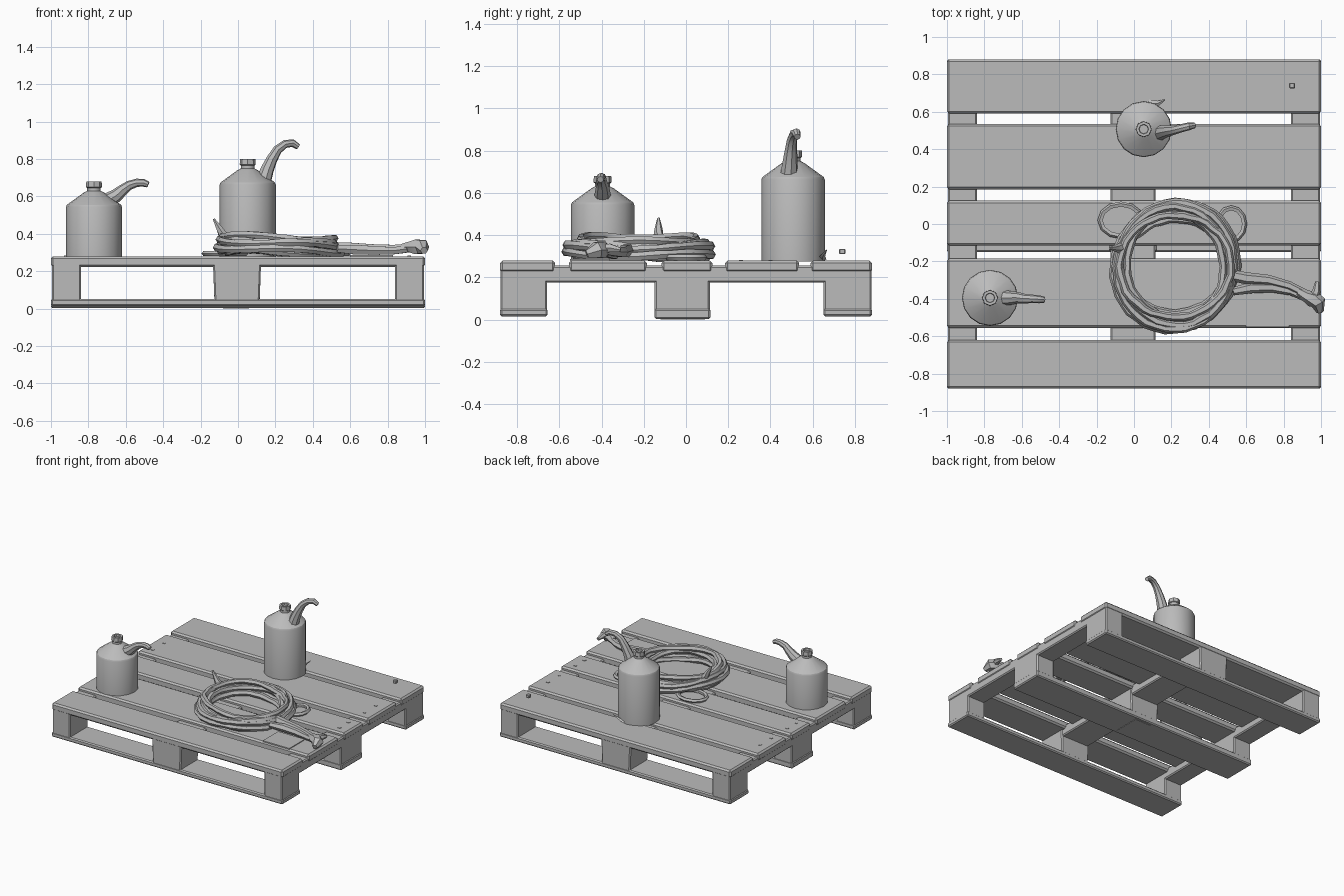
import bpy, bmesh, math, random
from mathutils import Vector

random.seed(4)
if "Cube" in bpy.data.objects:
    bpy.data.objects.remove(bpy.data.objects["Cube"], do_unlink=True)

grey = bpy.data.materials.new("plain_grey")
grey.use_nodes = True
colour = (0.5, 0.5, 0.5, 1)
grey.diffuse_color = colour
grey.node_tree.nodes["Principled BSDF"].inputs["Base Color"].default_value = colour


def finish(name, bm, smooth=None):
    bmesh.ops.recalc_face_normals(bm, faces=bm.faces)
    mesh = bpy.data.meshes.new(name)
    bm.to_mesh(mesh)
    bm.free()
    ob = bpy.data.objects.new(name, mesh)
    bpy.context.collection.objects.link(ob)
    mesh.materials.append(grey)
    if smooth:
        bpy.ops.object.select_all(action='DESELECT')
        ob.select_set(True)
        bpy.context.view_layer.objects.active = ob
        bpy.ops.object.shade_smooth_by_angle(angle=math.radians(smooth))
    return ob


def box(name, x, y, z, bevel=0.008):
    bm = bmesh.new()
    bmesh.ops.create_cube(bm, size=1)
    for v in bm.verts:
        v.co = [lim[0] if c < 0 else lim[1] for c, lim in zip(v.co, (x, y, z))]
    ob = finish(name, bm)
    if bevel:
        mod = ob.modifiers.new("worn_edges", 'BEVEL')
        mod.width = bevel
        mod.segments = 1
    return ob


def tube(name, points, radii, sides=6, closed=False, flat=1.0):
    """Sweep a polygon along points; flat squashes it vertically."""
    bm = bmesh.new()
    pts = [Vector(p) for p in points]
    n = len(pts)
    rings = []
    for i, p in enumerate(pts):
        if closed:
            d = pts[(i + 1) % n] - pts[i - 1]
        else:
            d = pts[min(i + 1, n - 1)] - pts[max(i - 1, 0)]
        d.normalize()
        side = d.cross(Vector((0, 0, 1)))
        side = side.normalized() if side.length > 0.01 else Vector((0, 1, 0))
        up = side.cross(d) * flat
        angles = [math.tau * k / sides for k in range(sides)]
        rings.append([bm.verts.new(p + radii[i] * (side * math.cos(a) + up * math.sin(a)))
                      for a in angles])
    for i in range(n if closed else n - 1):
        a, b = rings[i], rings[(i + 1) % n]
        for k in range(sides):
            j = (k + 1) % sides
            bm.faces.new((a[k], a[j], b[j], b[k]))
    if not closed:
        bm.faces.new(rings[0])
        bm.faces.new(rings[-1])
    return finish(name, bm, 35)


def lathe(name, centre, profile, sides=16):
    """Revolve (radius, height) pairs; zero radii close the ends."""
    bm = bmesh.new()
    verts = [bm.verts.new((r, 0, z)) for r, z in profile]
    edges = [bm.edges.new(e) for e in zip(verts, verts[1:])]
    bmesh.ops.spin(bm, geom=verts + edges, cent=(0, 0, 0), axis=(0, 0, 1),
                   angle=math.tau, steps=sides)
    bmesh.ops.remove_doubles(bm, verts=bm.verts, dist=0.0005)
    bmesh.ops.translate(bm, verts=bm.verts, vec=(*centre, 0))
    return finish(name, bm, 28)


# Pallet: deck boards, cross stringers, blocks and ground runners
deck = [(-0.88, -0.62), (-0.555, -0.185), (-0.115, 0.125), (0.185, 0.535), (0.59, 0.88)]
for i, span in enumerate(deck):
    box(f"deck_board_{i}", (-1, 1), span, (0.222, 0.28), 0.012)
columns = {"right": (-0.995, -0.84), "middle": (-0.125, 0.115), "left": (0.84, 0.995)}
rows = {"front": (-0.88, -0.655, 0.015), "centre": (-0.15, 0.115, 0.003), "back": (0.65, 0.88, 0.015)}
for side, x in columns.items():
    box(f"{side}_stringer", x, (-0.87, 0.87), (0.175, 0.255))
for row, (y0, y1, z0) in rows.items():
    box(f"{row}_runner", (-1, 1), (y0, y1), (z0, 0.052))
    for side, x in columns.items():
        block = box(f"{row}_{side}_block", x, (y0 + 0.002, y1 - 0.002), (z0 + 0.01, 0.24))
        for v in block.data.vertices:
            if side == "middle" and v.co.z > 0.2:
                v.co.x *= 1.07
box("middle_foot", (-0.08, 0.06), (-0.12, 0.09), (0, 0.02), 0)

# Nail heads and loose scraps
for sx in (-0.92, 0.915):
    for i, y in enumerate((-0.05, 0.06, 0.26, 0.4)):
        box(f"nail_head_{i}", (sx - 0.01, sx + 0.01), (y - 0.009, y + 0.009), (0.277, 0.283), 0)
box("loose_nut", (0.83, 0.86), (0.725, 0.755), (0.31, 0.335), 0.004)
box("wood_scrap", (0.6, 0.83), (-0.55, -0.36), (0.277, 0.286), 0)
tube("leaf_scrap", [(0.08, 0.645, 0.285), (0.13, 0.645, 0.3), (0.165, 0.665, 0.33)],
     [0.02, 0.014, 0.003], 4, flat=0.5)


# Oil cans
def oil_can(label, cx, cy, shoulder, spout):
    s = shoulder
    lathe(f"{label}_body", (cx, cy),
          [(0, 0.275), (0.15, 0.275), (0.15, s - 0.012), (0.145, s),
           (0.055, s + 0.065), (0.036, s + 0.075), (0.036, s + 0.09), (0, s + 0.09)])
    lathe(f"{label}_cap", (cx, cy),
          [(0, s + 0.07), (0.036, s + 0.07), (0.036, s + 0.09), (0.043, s + 0.095),
           (0.041, s + 0.125), (0.026, s + 0.125), (0.024, s + 0.11), (0, s + 0.11)], 8)
    radii = [0.042, 0.036, 0.03, 0.025, 0.022, 0.021, 0.016]
    tube(f"{label}_spout", [(cx + x, cy + y, s + z) for x, y, z in spout], radii, 8)


oil_can("small_can", -0.77, -0.395, 0.555,
        [(0.07, 0, 0.02), (0.12, 0, 0.05), (0.155, 0, 0.08), (0.19, -0.005, 0.105),
         (0.23, -0.005, 0.118), (0.265, -0.008, 0.118), (0.29, -0.01, 0.108)])
oil_can("tall_can", 0.052, 0.507, 0.675,
        [(0.085, -0.02, 0.01), (0.105, -0.015, 0.07), (0.13, -0.01, 0.125), (0.16, -0.005, 0.175),
         (0.2, 0.005, 0.205), (0.24, 0.015, 0.21), (0.27, 0.02, 0.19)])

# Coiled hose: wavering closed strands laid over each other
cx, cy, steps = 0.22, -0.225, 40
strands = [(0.265, 0.3), (0.305, 0.305), (0.335, 0.315), (0.27, 0.345),
           (0.305, 0.36), (0.325, 0.35), (0.285, 0.38)]
for i, (radius, height) in enumerate(strands):
    phase, points, radii = random.random() * 6, [], []
    for k in range(steps):
        a = math.tau * k / steps
        r = radius + 0.013 * math.sin(2 * a + phase) + random.uniform(-0.004, 0.004)
        z = height + 0.008 * math.sin(3 * a + phase) - 0.012 * math.cos(a)
        points.append((cx + r * math.cos(a), cy + r * math.sin(a), z))
        radii.append(random.uniform(0.019, 0.024))
    tube(f"hose_strand_{i}", points, radii, 6, closed=True)

# Loose hose ends and the low loops beside the coil
tube("hose_tail", [(0.5, -0.27, 0.33), (0.6, -0.29, 0.325), (0.72, -0.3, 0.32),
                   (0.83, -0.33, 0.32), (0.91, -0.37, 0.325), (0.97, -0.39, 0.33)],
     [0.03, 0.032, 0.028, 0.024, 0.023, 0.02])
tube("hose_second_tail", [(0.53, -0.36, 0.32), (0.63, -0.34, 0.315), (0.74, -0.34, 0.31),
                          (0.84, -0.36, 0.31), (0.91, -0.39, 0.32)],
     [0.022, 0.03, 0.026, 0.022, 0.022])
tube("hose_nozzle", [(0.88, -0.36, 0.325), (0.92, -0.385, 0.33), (0.955, -0.4, 0.33),
                     (0.985, -0.42, 0.33), (0.995, -0.47, 0.31)],
     [0.024, 0.032, 0.045, 0.042, 0.02])
tube("hose_nozzle_hook", [(0.955, -0.4, 0.33), (0.975, -0.36, 0.34), (0.98, -0.31, 0.33)],
     [0.03, 0.022, 0.012])
tube("hose_upturned_end", [(-0.05, -0.12, 0.37), (-0.085, -0.13, 0.4), (-0.1, -0.13, 0.43),
                           (-0.13, -0.13, 0.48)], [0.024, 0.024, 0.019, 0.006])
for label, x, y, a in (("right", -0.07, 0.02, 0.11), ("left", 0.52, 0.0, 0.07)):
    tube(f"hose_low_loop_{label}",
         [(x + a * math.cos(math.tau * k / 12), y + 0.085 * math.sin(math.tau * k / 12), 0.295)
          for k in range(12)], [0.015] * 12, 5, closed=True)
